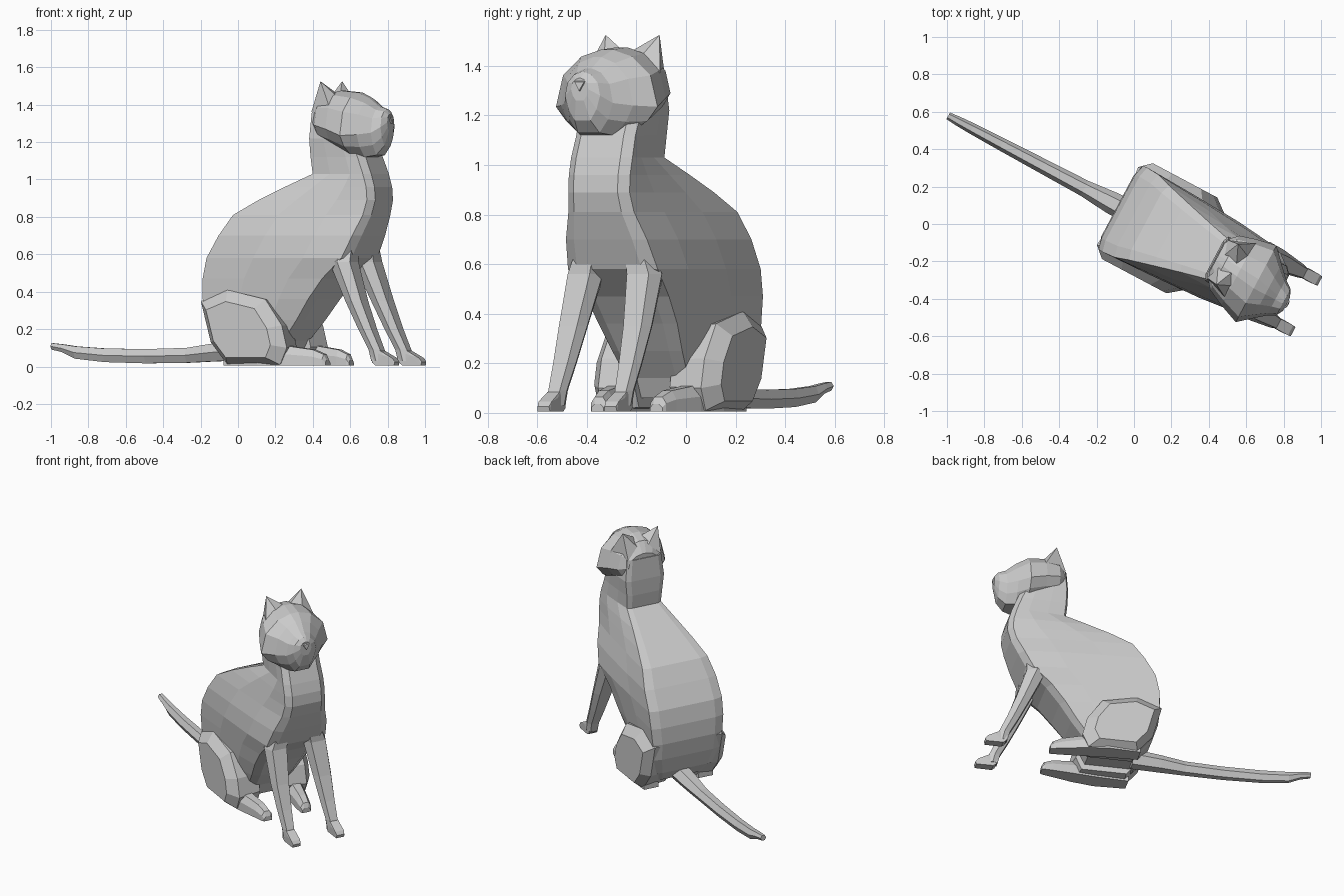
import bpy, bmesh
from math import cos, sin, radians, pi

HEADING = radians(28)          # the cat sits turned in plan
C, S = cos(HEADING), sin(HEADING)


def world(u, v, z):
    """Cat space (u forward, v to its left) to world space."""
    return (u * C + v * S, 0.05 - u * S + v * C, max(z, 0.005))


def make_object(name, bm):
    bmesh.ops.recalc_face_normals(bm, faces=bm.faces)
    me = bpy.data.meshes.new(name)
    bm.to_mesh(me)
    bm.free()
    bpy.context.collection.objects.link(bpy.data.objects.new(name, me))


def loft(name, rings):
    """Skin closed rings of equal point count and cap both ends."""
    bm = bmesh.new()
    rows = [[bm.verts.new(world(*p)) for p in r] for r in rings]
    n = len(rows[0])
    for a, b in zip(rows, rows[1:]):
        for i in range(n):
            j = (i + 1) % n
            bm.faces.new((a[i], a[j], b[j], b[i]))
    bm.faces.new(rows[0])
    bm.faces.new(rows[-1])
    make_object(name, bm)


def solid(name, pts):
    """Convex solid around a few points."""
    bm = bmesh.new()
    for p in pts:
        bm.verts.new(world(*p))
    res = bmesh.ops.convex_hull(bm, input=bm.verts)
    inside = [g for g in res["geom_interior"] if isinstance(g, bmesh.types.BMVert)]
    bmesh.ops.delete(bm, geom=inside, context='VERTS')
    make_object(name, bm)


# Body: level rings (height, back u, back half width, front u, front half width)
def body_ring(z, ub, wb, uf, wf):
    d = uf - ub
    half = [(ub, 0.78 * wb), (ub + 0.015, 1.03 * wb),
            (ub + 0.35 * d, 1.05 * (wb * 0.65 + wf * 0.35)),
            (ub + 0.7 * d, 1.05 * (wb * 0.3 + wf * 0.7)),
            (uf - 0.03, wf), (uf, 0.72 * wf)]
    return [(u, v, z) for u, v in half] + [(u, -v, z) for u, v in reversed(half)]


loft("body", [body_ring(*r) for r in (
    (0.06, 0.02, 0.16, 0.34, 0.13), (0.14, -0.05, 0.20, 0.38, 0.14),
    (0.25, -0.085, 0.23, 0.47, 0.16), (0.36, -0.10, 0.235, 0.55, 0.18),
    (0.47, -0.095, 0.245, 0.64, 0.19), (0.58, -0.07, 0.248, 0.765, 0.205),
    (0.70, 0.0, 0.243, 0.82, 0.185), (0.81, 0.075, 0.22, 0.865, 0.15),
    (0.89, 0.21, 0.185, 0.885, 0.14), (0.96, 0.35, 0.15, 0.88, 0.14),
    (1.03, 0.50, 0.115, 0.86, 0.14), (1.12, 0.49, 0.12, 0.825, 0.135),
    (1.22, 0.487, 0.13, 0.78, 0.14), (1.36, 0.495, 0.115, 0.70, 0.12))])


# Head: upright rings (u, half width, bottom, cheek height, top), turned slightly right
def head_ring(u, w, z0, zc, z1):
    half = [(0.45 * w, z0), (0.8 * w, z0 + 0.45 * (zc - z0)), (w, zc),
            (0.86 * w, zc + 0.55 * (z1 - zc)), (0.5 * w, z1 - 0.12 * (z1 - zc)), (0.12 * w, z1)]
    turn = -0.1 * (u - 0.55)
    return [(u, v + turn, z) for v, z in half] + [(u, turn - v, z) for v, z in reversed(half)]


loft("head", [head_ring(*r) for r in (
    (0.50, 0.11, 1.22, 1.31, 1.39), (0.55, 0.165, 1.20, 1.29, 1.455),
    (0.64, 0.20, 1.17, 1.27, 1.475), (0.75, 0.232, 1.13, 1.235, 1.465),
    (0.82, 0.165, 1.12, 1.24, 1.435), (0.88, 0.11, 1.13, 1.25, 1.39),
    (0.925, 0.08, 1.18, 1.28, 1.375), (0.945, 0.04, 1.26, 1.305, 1.35))])
solid("nose", [(0.952, -0.038 + s * 0.022, 1.335) for s in (1, -1)]
      + [(0.955, -0.038, 1.30), (0.90, -0.038, 1.29)]
      + [(0.88, -0.038 + s * 0.03, 1.38) for s in (1, -1)])

# Tail: hexagonal sweep along the ground (u, height, half width, half height)
loft("tail", [[(u, w * cos(k * pi / 3), z + h * sin(k * pi / 3)) for k in range(6)]
              for u, z, w, h in ((0.05, 0.09, 0.065, 0.065), (-0.14, 0.075, 0.06, 0.055),
                                 (-0.30, 0.06, 0.045, 0.046), (-0.55, 0.055, 0.04, 0.044),
                                 (-0.80, 0.06, 0.035, 0.042), (-0.98, 0.075, 0.03, 0.038),
                                 (-1.06, 0.098, 0.026, 0.024), (-1.125, 0.108, 0.02, 0.02))])

# Paired parts
THIGH = ((0.06, 0.01), (-0.04, 0.13), (-0.10, 0.35), (0.06, 0.41), (0.29, 0.36),
         (0.39, 0.22), (0.42, 0.10), (0.38, 0.01))
for side, s in (("left", 1), ("right", -1)):
    # Ear
    solid(side + "_ear", [(0.565, s * 0.123, 1.525), (0.61, s * 0.02, 1.46), (0.64, s * 0.09, 1.45),
                          (0.65, s * 0.17, 1.37), (0.505, s * 0.115, 1.36), (0.53, s * 0.04, 1.43)])

    # Haunch: thigh profile lofted sideways, shrinking at the outer face
    loft(side + "_haunch", [[(0.14 + (u - 0.14) * k, s * v, 0.16 + (z - 0.16) * k) for u, z in THIGH]
                            for v, k in ((0.08, 0.92), (0.235, 1.0), (0.29, 0.75))])

    # Hind foot: (u, centre v, half width, height)
    foot = ((0.04, 0.19, 0.05, 0.06), (0.25, 0.19, 0.06, 0.11), (0.40, 0.17, 0.055, 0.11),
            (0.54, 0.145, 0.042, 0.09), (0.60, 0.136, 0.036, 0.065), (0.615, 0.134, 0.028, 0.035))
    loft(side + "_hind_foot", [[(u, s * (v - w), 0), (u, s * (v - w), 0.6 * h), (u, s * (v - 0.5 * w), h),
                                (u, s * (v + 0.5 * w), h), (u, s * (v + w), 0.6 * h), (u, s * (v + w), 0)]
                               for u, v, w, h in foot])

    # Front leg: hexagonal sections (height, back u, front u, centre v, half width)
    leg = ((0.66, 0.66, 0.77, 0.11, 0.06), (0.56, 0.65, 0.775, 0.135, 0.077),
           (0.35, 0.75, 0.845, 0.147, 0.063), (0.20, 0.825, 0.905, 0.15, 0.05),
           (0.09, 0.885, 0.955, 0.152, 0.04), (0.03, 0.90, 0.97, 0.152, 0.036))
    loft(side + "_front_leg", [[(a, s * (v - 0.65 * w), z), ((a + b) / 2, s * (v - w), z), (b, s * (v - 0.65 * w), z),
                                (b, s * (v + 0.65 * w), z), ((a + b) / 2, s * (v + w), z), (a, s * (v + 0.65 * w), z)]
                               for z, a, b, v, w in leg])

    # Front paw
    solid(side + "_front_paw", [(u, s * (0.153 + t * w), z) for t in (1, -1) for u, w, z in (
        (0.90, 0.028, 0.08), (0.955, 0.028, 0.085), (0.91, 0.03, 0.02), (0.93, 0.03, 0.0),
        (0.98, 0.032, 0.06), (1.03, 0.03, 0.045), (1.045, 0.026, 0.025), (1.04, 0.028, 0.0))])
